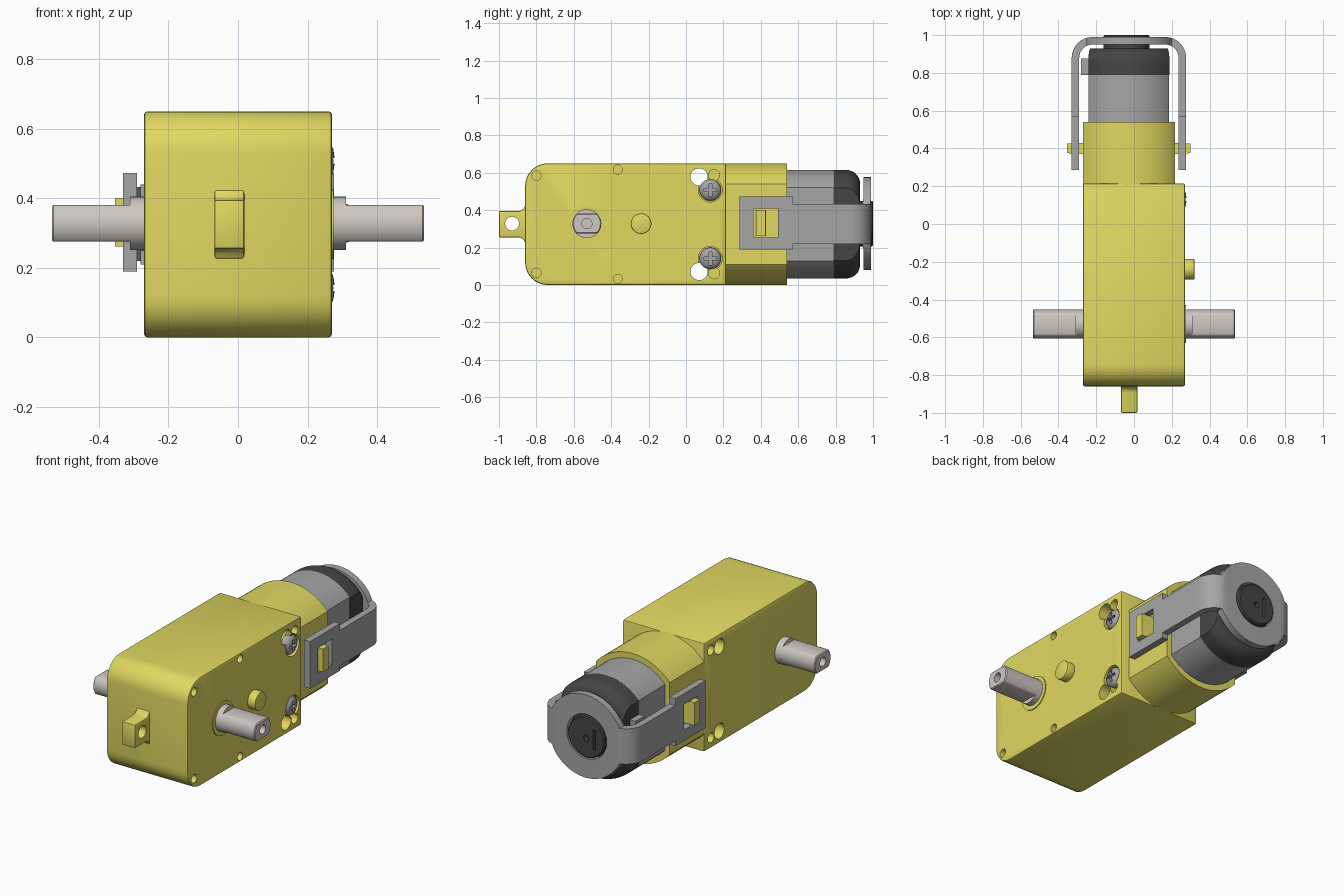
import bpy, bmesh
from math import pi, sin, cos, acos

if "Cube" in bpy.data.objects:
    bpy.data.objects.remove(bpy.data.objects["Cube"])

MATS = {}
COLORS = {"yellow": (0.75, 0.69, 0.12), "steel": (0.38, 0.38, 0.38),
          "dark": (0.06, 0.06, 0.06), "pale": (0.62, 0.58, 0.55)}
for key, col in COLORS.items():
    MATS[key] = bpy.data.materials.new(key)
    MATS[key].diffuse_color = (*col, 1)

ZC = 0.325     # height of the main axis
XC = -0.027    # sideways centre of the motor


def place(pts, axis, t):
    if axis == "x":
        return [(t, u, v) for u, v in pts]
    if axis == "y":
        return [(u, t, v) for u, v in pts]
    return [(u, v, t) for u, v in pts]


def loft(name, axis, sections, mat=None):
    """Skin a list of (position, 2D profile) sections along an axis, capped."""
    bm = bmesh.new()
    rings = [[bm.verts.new(p) for p in place(pts, axis, t)] for t, pts in sections]
    n = len(rings[0])
    for a, b in zip(rings, rings[1:]):
        for i in range(n):
            j = (i + 1) % n
            bm.faces.new((a[i], a[j], b[j], b[i]))
    bm.faces.new(rings[0])
    bm.faces.new(rings[-1])
    bmesh.ops.recalc_face_normals(bm, faces=bm.faces)
    me = bpy.data.meshes.new(name)
    bm.to_mesh(me)
    bm.free()
    ob = bpy.data.objects.new(name, me)
    bpy.context.collection.objects.link(ob)
    if mat:
        me.materials.append(MATS[mat])
    return ob


def prism(name, axis, pts, a, b, mat=None):
    return loft(name, axis, [(a, pts), (b, pts)], mat)


def rect(u0, u1, v0, v1):
    return [(u0, v0), (u1, v0), (u1, v1), (u0, v1)]


def arc(u, v, r, a0, a1, n=8):
    return [(u + r * cos(a0 + (a1 - a0) * i / n), v + r * sin(a0 + (a1 - a0) * i / n))
            for i in range(n + 1)]


def circle(u, v, r, n=32):
    return arc(u, v, r, 0, 2 * pi, n)[:-1]


def clipped(u, v, r, h, n=20):
    """Circle with two flats at u +- h."""
    a = acos(h / r)
    return arc(u, v, r, a, pi - a, n) + arc(u, v, r, pi + a, 2 * pi - a, n)


def apply(ob, mod):
    bpy.context.view_layer.objects.active = ob
    bpy.ops.object.modifier_apply(modifier=mod.name)


def boolean(ob, cutter, op="DIFFERENCE"):
    m = ob.modifiers.new("bool", "BOOLEAN")
    m.operation, m.solver, m.object = op, "EXACT", cutter
    apply(ob, m)
    bpy.data.objects.remove(cutter)


def bevel(ob, w, seg=2):
    m = ob.modifiers.new("bevel", "BEVEL")
    m.width, m.segments, m.limit_method, m.angle_limit = w, seg, "ANGLE", 0.7
    apply(ob, m)


# Gearbox body with rounded front corners
Y0, Y1, H, R = -0.86, 0.215, 0.65, 0.12
side = [(Y1, 0), (Y1, H)] + arc(Y0 + R, H - R, R, pi / 2, pi) + arc(Y0 + R, R, R, pi, 1.5 * pi)
body = prism("gearbox_body", "x", side, -0.27, 0.27, "yellow")
bevel(body, 0.01)

# Through holes, blind dimples and screw recesses, mirrored about the axis
for s in (-1, 1):
    boolean(body, prism("cut", "x", circle(0.07, ZC + s * 0.253, 0.046), -0.5, 0.5))
    boolean(body, prism("cut", "x", circle(0.13, ZC + s * 0.183, 0.064), 0.235, 0.5))
    for y, dz, r in ((0.15, 0.262, 0.03), (-0.80, 0.26, 0.025), (-0.365, 0.292, 0.024)):
        boolean(body, prism("cut", "x", circle(y, ZC + s * dz, r, 24), 0.22, 0.5))
    boolean(body, prism("cut", "x", circle(0.15, ZC + s * 0.262, 0.03, 24), -0.5, -0.22))

# Screws with cross slots
for name, s in (("lower_screw", -1), ("upper_screw", 1)):
    z = ZC + s * 0.183
    screw = loft(name, "x", [(x, circle(0.13, z, r)) for x, r in
                 ((0.23, 0.058), (0.252, 0.058), (0.265, 0.05), (0.274, 0.034), (0.277, 0.015))], "steel")
    for u, v in ((0.034, 0.008), (0.008, 0.034)):
        boolean(screw, prism("cut", "x", rect(0.13 - u, 0.13 + u, z - v, z + v), 0.255, 0.4))

# Front mounting tab with flared root and hole
half = [(-1, 0.07), (-0.895, 0.07), (-0.88, 0.074), (-0.868, 0.084), (-0.86, 0.1), (-0.84, 0.1)]
tab = prism("mounting_tab", "x", [(y, ZC + d) for y, d in half] + [(y, ZC - d) for y, d in half[::-1]],
            -0.068, 0.018, "yellow")
bevel(tab, 0.006)
boolean(tab, prism("cut", "x", circle(-0.93, ZC + 0.003, 0.037), -0.5, 0.5))

# Locating pin and shaft collar on the right side
pin = prism("locating_pin", "x", circle(-0.24, ZC + 0.003, 0.055), 0.25, 0.32, "yellow")
bevel(pin, 0.006)
prism("shaft_collar", "x", circle(-0.53, ZC, 0.1), 0.25, 0.275, "yellow")

# Output shaft: round core, flatted ends with centre holes
prism("shaft_core", "x", circle(-0.53, 0.328, 0.077), -0.31, 0.31, "pale")
flat = [(-0.53 + v, 0.328 + u) for u, v in clipped(0, 0, 0.077, 0.053)]
for name, s in (("left_shaft_end", -1), ("right_shaft_end", 1)):
    end = prism(name, "x", flat, s * 0.3, s * 0.535, "pale")
    bevel(end, 0.005, 1)
    boolean(end, prism("cut", "x", circle(-0.53, 0.328, 0.027, 24), s * 0.42, s * 0.6))

# Motor sleeve with catch pegs
prism("motor_sleeve", "y", clipped(XC, ZC, 0.325, 0.243), 0.2, 0.54, "yellow")
for name, s in (("left_catch", -1), ("right_catch", 1)):
    x0, x1 = XC + s * 0.22, XC + s * 0.327
    wedge = [(x0, 0.37), (x1, 0.375), (x1, 0.425), (x0, 0.43)]
    prism(name, "z", wedge, 0.262, 0.4, "yellow")

# Motor can and dark end cap with rounded rear edge
prism("motor_can", "y", clipped(XC, ZC, 0.29, 0.213), 0.5, 0.79, "steel")
cap = [(0.788, 0.29, 0.215)]
for i in range(9):
    a = i * pi / 16
    cap.append((0.855 + 0.075 * sin(a), 0.22 + 0.07 * cos(a), 0.203 + 0.012 * cos(a)))
loft("motor_end_cap", "y", [(y, clipped(XC, ZC, r, h)) for y, r, h in cap], "dark")

# Rear bearing hub with shaft hole and slot
hub = prism("bearing_hub", "y", circle(-0.04, ZC + 0.003, 0.122), 0.91, 1.0, "dark")
bevel(hub, 0.006, 1)
boolean(hub, prism("cut", "y", circle(-0.04, ZC, 0.018, 20), 0.97, 1.1))
boolean(hub, prism("cut", "y", rect(-0.1, -0.085, ZC - 0.06, ZC + 0.06), 0.97, 1.1))

# Motor terminals on the left
for name, s in (("lower_terminal", -1), ("upper_terminal", 1)):
    z = ZC + s * 0.095
    prism(name, "x", rect(0.79, 0.875, z - 0.02, z + 0.02), -0.28, -0.22, "steel")


# Retaining strap: U-shaped band trimmed to plates, arms and a rear ring
def u_path(h, r, top):
    return ([(XC - h, 0.287)] + arc(XC - h + r, top - r, r, pi, pi / 2)
            + arc(XC + h - r, top - r, r, pi / 2, 0) + [(XC + h, 0.287)])


strap = prism("retaining_strap", "z", u_path(0.303, 0.11, 0.99) + u_path(0.263, 0.07, 0.95)[::-1],
              0.02, 0.63, "steel")
trim = prism("trim", "y", circle(XC, ZC + 0.003, 0.248, 48), 0.8, 1.1)
boolean(trim, prism("trim_arm", "x", rect(0.5, 1.05, 0.22, 0.432), -0.5, 0.5), "UNION")
boolean(trim, prism("trim_plate", "x", rect(0.2, 0.572, 0.19, 0.472), -0.5, 0.5), "UNION")
boolean(strap, trim, "INTERSECT")
boolean(strap, prism("cut", "y", circle(-0.036, ZC + 0.003, 0.132, 40), 0.9, 1.1))
boolean(strap, prism("cut", "x", rect(0.362, 0.492, 0.255, 0.408), -0.5, 0.5))

# Smooth shading with sharp edges kept
bpy.ops.object.select_all(action="DESELECT")
for ob in list(bpy.context.scene.objects):
    ob.select_set(True)
    bpy.context.view_layer.objects.active = ob
bpy.ops.object.shade_smooth_by_angle(angle=0.6)

for m in bpy.data.materials:
    if m.users and not m.is_grease_pencil:
        m.use_nodes = True
        m.node_tree.nodes["Principled BSDF"].inputs["Base Color"].default_value = m.diffuse_color
